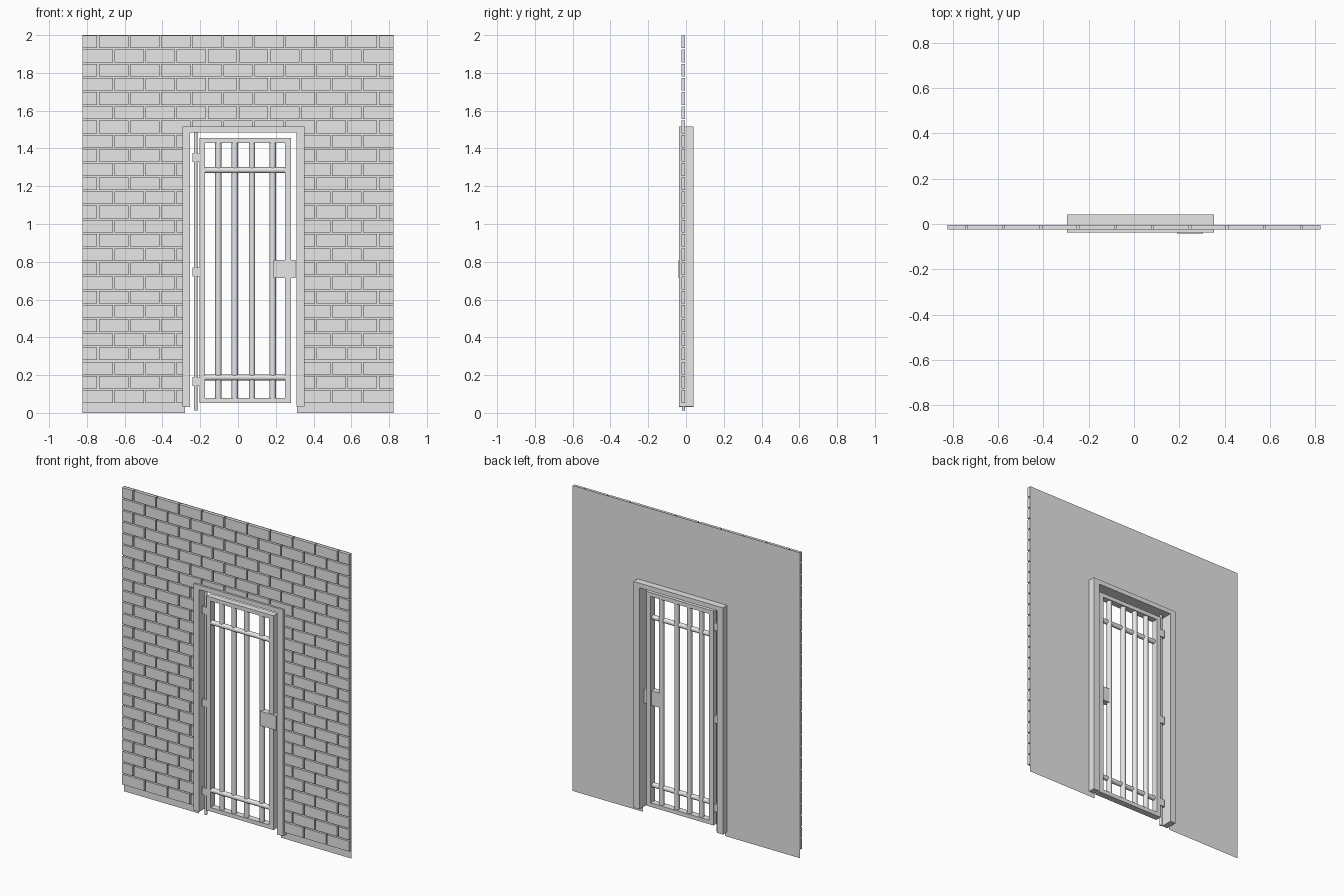
import bpy, bmesh, math
from mathutils import Matrix, Vector

if "Cube" in bpy.data.objects:
    bpy.data.objects.remove(bpy.data.objects["Cube"])

grey = bpy.data.materials.new("plain_grey")
grey.diffuse_color = (0.8, 0.8, 0.8, 1)
grey.use_nodes = True
grey.node_tree.nodes["Principled BSDF"].inputs["Base Color"].default_value = grey.diffuse_color


def finish(name, bm, smooth=False):
    mesh = bpy.data.meshes.new(name)
    bm.to_mesh(mesh)
    bm.free()
    mesh.materials.append(grey)
    ob = bpy.data.objects.new(name, mesh)
    bpy.context.scene.collection.objects.link(ob)
    if smooth:
        bpy.ops.object.select_all(action='DESELECT')
        bpy.context.view_layer.objects.active = ob
        ob.select_set(True)
        bpy.ops.object.shade_smooth_by_angle(angle=math.radians(40))
    return ob


def add_box(bm, x0, x1, y0, y1, z0, z1):
    size = Matrix.Diagonal((x1 - x0, y1 - y0, z1 - z0, 1))
    mid = Vector(((x0 + x1) / 2, (y0 + y1) / 2, (z0 + z1) / 2))
    bmesh.ops.create_cube(bm, size=1, matrix=Matrix.Translation(mid) @ size)


def boxes(name, *items):
    bm = bmesh.new()
    for b in items:
        add_box(bm, *b)
    return finish(name, bm)


def rod(name, a, b, r):
    a, b = Vector(a), Vector(b)
    d = b - a
    rot = d.to_track_quat('Z', 'Y').to_matrix().to_4x4()
    bm = bmesh.new()
    bmesh.ops.create_cone(bm, cap_ends=True, segments=16, radius1=r, radius2=r,
                          depth=d.length, matrix=Matrix.Translation((a + b) / 2) @ rot)
    return finish(name, bm, True)


HALF, TOP = 0.823, 2.0
OL, OR, OT = -0.28, 0.312, 1.5        # doorway left, right, top
BACK, BRICK_BACK, FRONT = -0.003, -0.004, -0.025

# mortar sheet: thin back plane around the doorway
bm = bmesh.new()
for x0, x1, z0, z1 in ((-HALF, OL, 0, OT), (OR, HALF, 0, OT),
                       (-HALF, OL, OT, TOP), (OL, OR, OT, TOP), (OR, HALF, OT, TOP)):
    vs = [bm.verts.new((x, BACK, z)) for x, z in ((x0, z0), (x1, z0), (x1, z1), (x0, z1))]
    bm.faces.new(vs)
bmesh.ops.remove_doubles(bm, verts=bm.verts, dist=1e-5)
finish("mortar_sheet", bm)

# running-bond bricks, clipped to the wall ends and the doorway
ROWS, PITCH_Z, BRICK_H = 26, 0.0751, 0.067
PITCH_X, GAP = 2 * HALF / 10, 0.009
bm = bmesh.new()
for r in range(ROWS):
    z1 = TOP - 0.002 - r * PITCH_Z
    z0 = z1 - BRICK_H
    shift = 0.5 if r % 2 == 0 else 0
    for c in range(11):
        left = -HALF + (c - shift) * PITCH_X
        x0 = max(-HALF, left + GAP / 2) if left > -HALF + 0.01 else -HALF
        right = left + PITCH_X
        x1 = right - GAP / 2 if right < HALF - 0.01 else HALF
        if left > HALF - 0.01:
            continue
        if z0 >= OT:
            parts = [(x0, x1, z0)]
        else:
            parts = [(x0, min(x1, OL), z0), (max(x0, OR), x1, z0)]
            if z1 > OT:
                parts.append((max(x0, OL), min(x1, OR), OT))
        for a, b, zb in parts:
            if b - a > 0.002:
                add_box(bm, a, b, FRONT, BRICK_BACK, zb, z1)
finish("bricks", bm)

# door frame: two jambs and a lintel
FY0, FY1 = -0.037, 0.041
boxes("door_frame",
      (-0.295, -0.255, FY0, FY1, 0.03, 1.485),
      (0.31, 0.353, FY0, FY1, 0.033, 1.485),
      (-0.295, 0.353, FY0, FY1, 1.485, 1.515))

# gate leaf frame
GY0, GY1, GYM = -0.034, 0.008, -0.013
boxes("gate_frame",
      (-0.205, -0.174, GY0, GY1, 0.053, 1.456),
      (0.25, 0.281, GY0, GY1, 0.053, 1.456),
      (-0.174, 0.25, GY0, GY1, 1.43, 1.456),
      (-0.174, 0.25, GY0, GY1, 0.053, 0.079))

# upright and cross bars
for i, x in enumerate((-0.104, -0.017, 0.074, 0.184)):
    rod(f"upright_bar_{i + 1}", (x, GYM, 0.075), (x, GYM, 1.434), 0.0165)
for i, z in enumerate((0.187, 1.285)):
    rod(f"cross_bar_{i + 1}", (-0.178, GYM - 0.006, z), (0.253, GYM - 0.006, z), 0.0155)

# hinge pole and hinge blocks
rod("hinge_pole", (-0.224, GYM, 0.012), (-0.224, GYM, 1.487), 0.009)
for i, z in enumerate((0.167, 0.747, 1.353)):
    boxes(f"hinge_{i + 1}", (-0.242, -0.204, GYM - 0.015, GYM + 0.015, z - 0.024, z + 0.024))

# lock box
boxes("lock_box", (0.189, 0.305, -0.041, 0.0, 0.715, 0.81))
